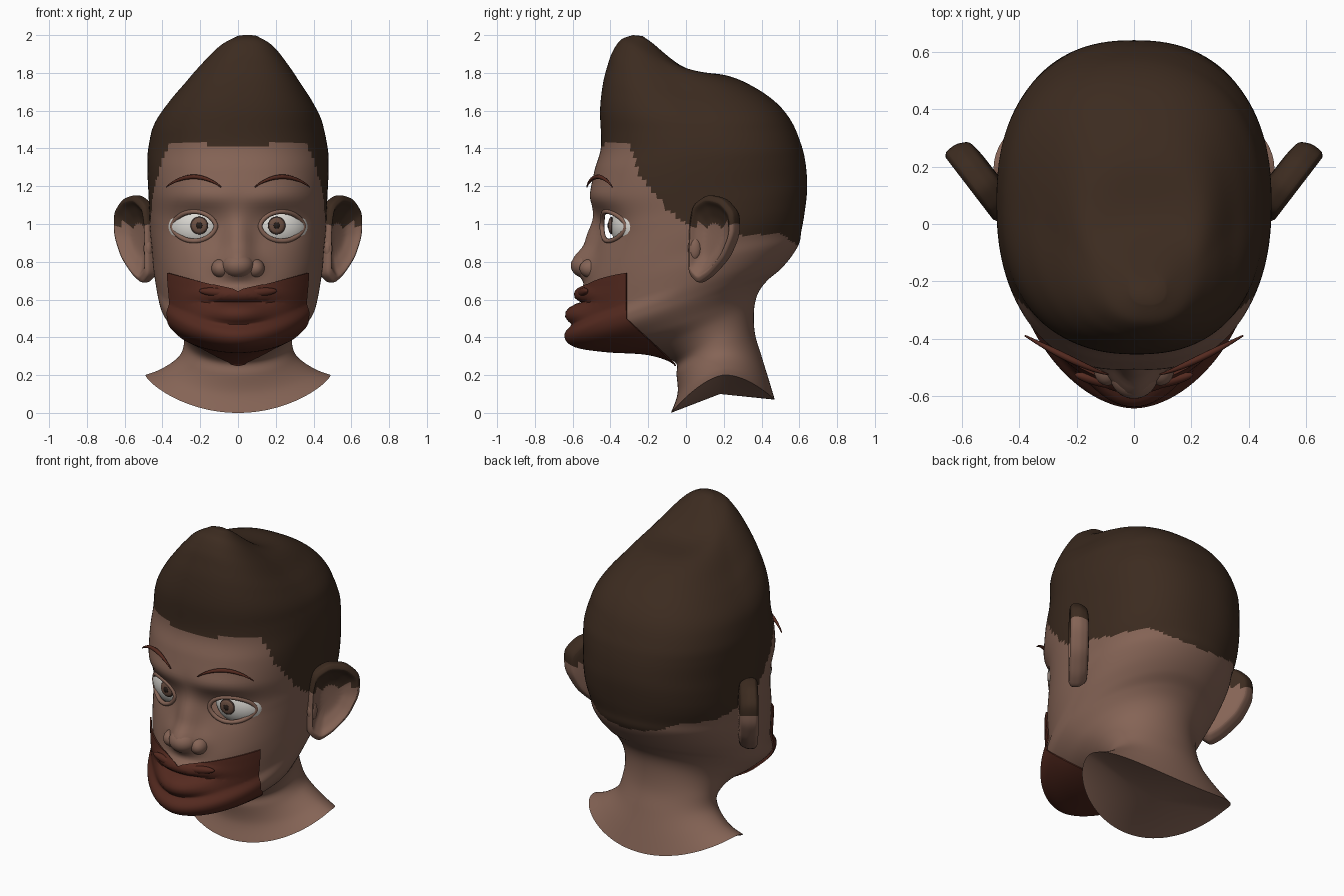
import bpy, bmesh, math
from mathutils import Vector, Matrix
from mathutils.bvhtree import BVHTree

if "Cube" in bpy.data.objects:
    bpy.data.objects.remove(bpy.data.objects["Cube"])


def material(name, rgb):
    m = bpy.data.materials.new(name)
    m.use_nodes = True
    m.diffuse_color = (*rgb, 1)
    m.node_tree.nodes["Principled BSDF"].inputs["Base Color"].default_value = (*rgb, 1)
    return m


SKIN = material("brown skin", (.235, .127, .092))
HAIR = material("dark brown hair", (.045, .024, .014))
BEARD = material("red brown beard", (.09, .023, .014))
WHITE = material("eye white", (.7, .68, .64))
IRIS = material("brown iris", (.15, .08, .055))
RIM = material("dark iris rim", (.05, .028, .022))
PUPIL = material("dark pupil", (.02, .012, .009))


def finish(name, bm, *mats):
    bmesh.ops.recalc_face_normals(bm, faces=bm.faces)
    me = bpy.data.meshes.new(name)
    bm.to_mesh(me)
    for m in mats:
        me.materials.append(m)
    me.shade_smooth()
    me.set_sharp_from_angle(angle=math.radians(50))
    ob = bpy.data.objects.new(name, me)
    bpy.context.collection.objects.link(ob)
    return ob


def loft(rings):
    bm = bmesh.new()
    rows = [[bm.verts.new(p) for p in ring] for ring in rings]
    n = len(rows[0])
    for a, b in zip(rows, rows[1:]):
        for i in range(n):
            j = (i + 1) % n
            bm.faces.new((a[i], a[j], b[j], b[i]))
    return bm, rows


def fan(bm, row, centre):
    c = bm.verts.new(centre)
    for i, v in enumerate(row):
        bm.faces.new((v, row[i - 1], c))


def ramp(x, pts):
    for (x0, y0), (x1, y1) in zip(pts, pts[1:]):
        if x < x1:
            return y0 + (y1 - y0) * max(0, (x - x0) / (x1 - x0))
    return pts[-1][1]


# Head rings: front y, front z, back y, back z, half width, side z
RINGS = [
    (-.08, 0, .47, .07, .49, .2), (-.045, .1, .44, .17, .4, .235),
    (-.05, .2, .4, .3, .31, .3), (-.06, .27, .365, .42, .285, .38),
    (-.2, .32, .36, .54, .3, .44), (-.42, .335, .38, .63, .35, .48),
    (-.58, .36, .43, .7, .4, .54), (-.63, .41, .5, .76, .42, .6),
    (-.58, .48, .56, .83, .435, .68), (-.55, .6, .6, .9, .45, .78),
    (-.53, .7, .61, .96, .455, .86), (-.49, .85, .625, 1.04, .465, .96),
    (-.475, 1, .64, 1.16, .47, 1.08), (-.505, 1.15, .64, 1.25, .475, 1.18),
    (-.485, 1.28, .63, 1.34, .48, 1.3), (-.45, 1.41, .61, 1.42, .475, 1.4),
    (-.455, 1.6, .56, 1.54, .445, 1.53), (-.44, 1.74, .48, 1.64, .385, 1.63),
    (-.415, 1.84, .36, 1.725, .32, 1.71), (-.39, 1.91, .22, 1.785, .25, 1.8),
    (-.345, 1.975, 0, 1.825, .16, 1.9), (-.28, 2, -.18, 1.96, .06, 1.985)]
# Roundness of the rings by height: pointed jaw, squarer skull
FRONT_SHAPE = [(.4, 2), (.5, 1.8), (.68, 1.8), (1.05, 2.35)]
BACK_SHAPE = [(.55, 2), (1, 2.35), (1.5, 2.35), (1.75, 2.6)]
# Face relief: x, z, x spread, z spread, outward amount
RELIEF = [(0, .89, .055, .1, .055), (0, .785, .09, .055, .065),
          (.22, .99, .12, .085, -.03), (.2, 1.14, .13, .04, .012), (0, .63, .13, .025, .035),
          (0, .585, .14, .014, -.02), (0, .525, .11, .032, .06)]


def relief(x, z):
    total = 0
    for cx, cz, sx, sz, amount in RELIEF:
        d = ((abs(x) - cx) / sx) ** 2 + ((z - cz) / sz) ** 2
        total += amount * math.exp(-.5 * d ** 1.3)
    return total


def spline(rows, steps):
    for k in range(len(rows) - 1):
        p = [rows[min(max(k + d, 0), len(rows) - 1)] for d in (-1, 0, 1, 2)]
        for s in range(steps):
            t = s / steps
            yield [b + .5 * t * (c - a + t * (2*a - 5*b + 4*c - d + t * (3*(b - c) + d - a)))
                   for a, b, c, d in zip(*p)]
    yield rows[-1]


def head_ring(row, sides=128):
    fy, fz, by, bz, width, side_z = row
    for i in range(sides):
        t = math.tau * i / sides
        c, s = math.cos(t), math.sin(t)
        n = ramp(side_z, FRONT_SHAPE if c > 0 else BACK_SHAPE)
        k = (abs(c) ** n + abs(s) ** n) ** (1 / n)
        c, s = c / k, s / k
        x = width * s
        y = (fy + by) / 2 + c * (fy - by) / 2
        z = side_z + c * (fz - bz) / 2 + abs(c) ** 1.7 * ((fz + bz) / 2 - side_z)
        if c > 0:
            y -= relief(x, z) * min(1, c * 2)
        yield x + .05 * min(1, max(0, (z - 1.5) / .5)), y, z


bm, rows = loft([list(head_ring(r)) for r in spline(RINGS, 7)])
fan(bm, rows[0], (0, .18, .1))
fan(bm, rows[-1], (.05, -.23, 1.995))
surface = BVHTree.FromBMesh(bm)
HAIRLINE = [(-.46, 1.4), (-.42, 1.43), (-.3, 1.42), (-.27, 1.34), (-.25, 1.26),
            (-.1, 1.08), (0, 1), (.3, .94), (.5, .95), (.6, .88)]
EYE_X, EYE_Z, EYE_W, EYE_H = .232, .988, .115, .078
opening = []
for f in bm.faces:
    c = f.calc_center_median()
    f.material_index = int(c.z > ramp(c.y, HAIRLINE))
    across = (abs(c.x) - EYE_X) / EYE_W
    if c.y < 0 and abs(across) < 1 and abs(c.z - EYE_Z) < EYE_H * (1 - across ** 2) ** .6:
        opening.append(f)
bmesh.ops.delete(bm, geom=opening, context="FACES")
finish("head", bm, SKIN, HAIR)


def on_face(x, z, out=0):
    hit = surface.ray_cast(Vector((x, -2, z)), Vector((0, 1, 0)))[0]
    return hit - Vector((0, out, 0))


# Beard shell cut from the lower face and raised off the skin
for co, no in [((0, 0, .64), (-.28, 0, 1)), ((0, 0, .64), (.28, 0, 1)), ((0, -.31, 0), (0, 1, 0)),
               ((0, -.31, .5), (0, 1, 1.1)), ((0, 0, .25), (-.45, 0, 1)), ((0, 0, .25), (.45, 0, 1))]:
    bmesh.ops.bisect_plane(bm, geom=bm.verts[:] + bm.edges[:] + bm.faces[:],
                           plane_co=co, plane_no=no)


def bearded(p):
    x = abs(p.x)
    return (.25 + .45 * x < p.z < .64 + .28 * x
            and p.y < -.31 + max(0, (.5 - p.z) * 1.1))


bmesh.ops.delete(bm, geom=[f for f in bm.faces if not bearded(f.calc_center_median())],
                 context="FACES")
bm.normal_update()
for v, n in [(v, v.normal.copy()) for v in bm.verts]:
    v.co += n * .014
for f in bm.faces:
    f.material_index = 0
bmesh.ops.solidify(bm, geom=bm.faces[:], thickness=.008)
finish("beard", bm, BEARD)


def ellipsoid(name, place, size, mat, turn=0, tilt=0):
    b = bmesh.new()
    bmesh.ops.create_uvsphere(b, u_segments=32, v_segments=20, radius=1)
    m = (Matrix.Translation(place) @ Matrix.Rotation(turn, 4, "Z")
         @ Matrix.Rotation(tilt, 4, "Y") @ Matrix.Diagonal((*size, 1)))
    bmesh.ops.transform(b, matrix=m, verts=b.verts)
    return finish(name, b, mat)


def tube(name, points, radii, mat, closed=False):
    cu = bpy.data.curves.new(name, "CURVE")
    cu.dimensions = "3D"
    cu.bevel_depth = 1
    cu.bevel_resolution = 2
    sp = cu.splines.new("POLY")
    sp.points.add(len(points) - 1)
    for q, p, r in zip(sp.points, points, radii):
        q.co, q.radius = (*p, 1), r
    sp.use_cyclic_u = closed
    sp.use_smooth = True
    cu.materials.append(mat)
    ob = bpy.data.objects.new(name, cu)
    bpy.context.collection.objects.link(ob)


ellipsoid("nose_tip", (0, -.525, .78), (.085, .085, .068), SKIN)

EAR = [(0, .74), (0, .85), (.02, 1), (.1, 1.1), (.4, 1.15), (.75, 1.13),
       (1, 1.06), (.99, .94), (.78, .82), (.45, .73), (.2, .69)]
EAR_LAYERS = [(.5, -.07), (.9, -.062), (1.03, -.02), (1.03, .025), (.9, .042), (.74, .012), (.4, -.02)]

for side, word in ((1, "left"), (-1, "right")):
    ellipsoid(word + "_nostril", (side * .085, -.495, .765), (.054, .07, .053), SKIN, side * .3)

    # Eyeball behind the lid opening, with iris and pupil
    turn = side * math.radians(14)
    centre = Vector((side * .225, -.285, EYE_Z))
    ellipsoid(word + "_eyeball", centre, (.15, .11, .13), WHITE, turn)
    gaze = centre + Vector((-side * .02, -.111, .004))
    for part, r, out, mat in (("iris_rim", .047, 0, RIM), ("iris", .041, .004, IRIS),
                              ("pupil", .019, .009, PUPIL)):
        ellipsoid(word + "_" + part, gaze - Vector((0, out, 0)), (r, .011, r), mat, turn * .5)
    lid = []
    for k in range(48):
        c, s = math.cos(math.tau * k / 48), math.sin(math.tau * k / 48)
        lid.append(on_face(side * (EYE_X + EYE_W * c),
                           EYE_Z + EYE_H * math.copysign(abs(s) ** 1.2, s)))
    tube(word + "_eyelids", lid, [.013] * 48, SKIN, True)

    # Arched eyebrow standing slightly off the temple
    brow, radii = [], []
    for k in range(17):
        t = k / 16
        z = 1.195 + .055 * math.sin(math.pi * t) ** .8
        brow.append((side * (.09 + .29 * t), -.525 + .135 * t ** 1.2, z))
        radii.append(.003 + .009 * math.sin(math.pi * t))
    tube(word + "_eyebrow", brow, radii, BEARD)

    # Moustache tuft
    ellipsoid(word + "_moustache", on_face(side * .125, .64, .006),
              (.085, .02, .022), BEARD, side * .25, side * -.08)

    # Ear: cupped shell, hair colour on the upper part
    rings = []
    for scale, off in EAR_LAYERS:
        ring = []
        for s, z in EAR:
            s, z = .45 + (s - .45) * scale, .93 + (z - .93) * scale
            ring.append((side * (.455 + .18 * s + .8 * off), .03 + .235 * s - .6 * off, z))
        rings.append(ring)
    b, rows = loft(rings)
    b.faces.new(rows[0])
    b.faces.new(rows[-1])
    bmesh.ops.subdivide_edges(b, edges=b.edges[:], cuts=1, use_grid_fill=True)
    for f in b.faces:
        f.material_index = int(f.calc_center_median().z > 1)
    ear = finish(word + "_ear", b, SKIN, HAIR)
    ear.modifiers.new("round", "SUBSURF").levels = 2
    ear.modifiers["round"].render_levels = 2
    ellipsoid(word + "_ear_tragus", (side * .475, .045, .87), (.025, .035, .06), SKIN)
